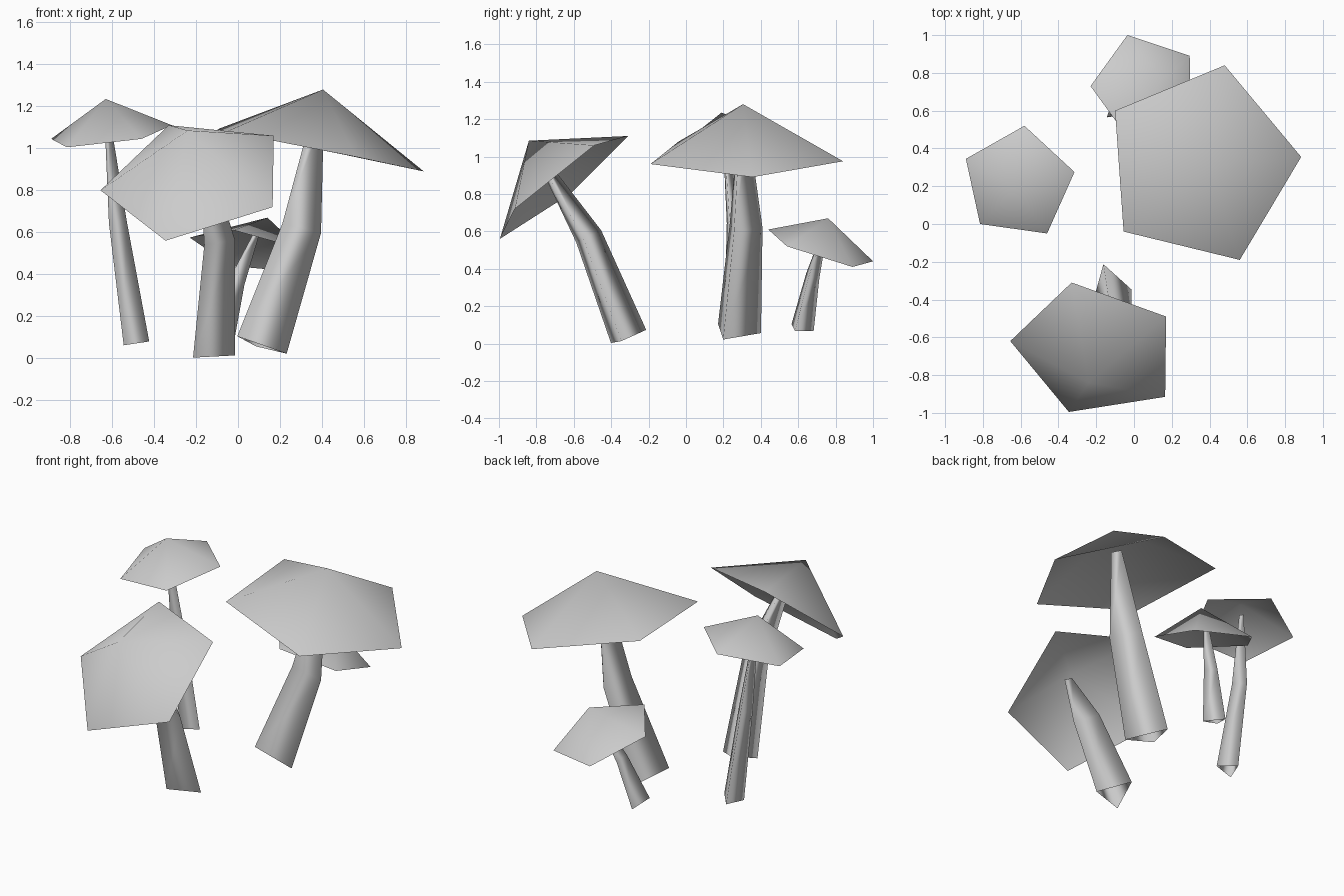
import bpy, bmesh, math
from mathutils import Vector

if "Cube" in bpy.data.objects:
    bpy.data.objects.remove(bpy.data.objects["Cube"], do_unlink=True)

grey = bpy.data.materials.new("plain_grey")
grey.use_nodes = True
grey.diffuse_color = (0.6, 0.6, 0.6, 1)
grey.node_tree.nodes["Principled BSDF"].inputs["Base Color"].default_value = (0.6, 0.6, 0.6, 1)


def finish(name, bm):
    for f in bm.faces:
        f.smooth = True
    mesh = bpy.data.meshes.new(name)
    bm.to_mesh(mesh)
    bm.free()
    mesh.materials.append(grey)
    obj = bpy.data.objects.new(name, mesh)
    bpy.context.collection.objects.link(obj)


def cap(name, apex, rim):
    """Hollow five-sided cap; the rim runs counter-clockwise from above."""
    bm = bmesh.new()
    tip = bm.verts.new(apex)
    ring = [bm.verts.new(p) for p in rim]
    for i, v in enumerate(ring):
        bm.faces.new((tip, v, ring[(i + 1) % len(ring)]))
    finish(name, bm)


def stem(name, turn, path):
    """Open three-sided tapering tube along (centre, radius) stations."""
    bm = bmesh.new()
    centres = [Vector(c) for c, r in path]
    rings = []
    for i, (c, r) in enumerate(path):
        axis = centres[min(i + 1, len(path) - 1)] - centres[max(i - 1, 0)]
        tilt = Vector((0, 0, 1)).rotation_difference(axis)
        ring = []
        for k in range(3):
            a = math.radians(turn + 120 * k)
            ring.append(bm.verts.new(centres[i] + tilt @ Vector((r * math.cos(a), r * math.sin(a), 0))))
        rings.append(ring)
    for low, high in zip(rings, rings[1:]):
        for k in range(3):
            n = (k + 1) % 3
            bm.faces.new((low[k], low[n], high[n], high[k]))
    finish(name, bm)


# Large mushroom
cap("large_cap", (0.405, 0.305, 1.28),
    [(0.885, 0.355, 0.89), (0.48, 0.84, 0.975), (-0.10, 0.60, 1.09),
     (-0.055, -0.04, 1.08), (0.56, -0.19, 0.96)])
stem("large_stem", -23,
     [((0.105, 0.257, 0.061), 0.145), ((0.297, 0.30, 0.62), 0.11), ((0.377, 0.30, 1.15), 0.035)])

# Front mushroom, leaning forward
cap("front_cap", (-0.24, -0.84, 1.085),
    [(0.17, -0.49, 1.06), (-0.33, -0.31, 1.11), (-0.655, -0.62, 0.80),
     (-0.345, -0.995, 0.56), (0.165, -0.915, 0.72)])
stem("front_stem", -14,
     [((-0.13, -0.32, 0.03), 0.12), ((-0.10, -0.53, 0.57), 0.088), ((-0.17, -0.78, 0.99), 0.025)])

# Tall thin mushroom on the right
cap("right_cap", (-0.63, 0.19, 1.235),
    [(-0.315, 0.275, 1.11), (-0.58, 0.52, 1.105), (-0.89, 0.345, 1.045),
     (-0.815, 0.0, 1.005), (-0.46, -0.05, 1.045)])
stem("right_stem", -20,
     [((-0.49, 0.25, 0.07), 0.072), ((-0.577, 0.25, 0.65), 0.05), ((-0.625, 0.205, 1.15), 0.015)])

# Small mushroom at the back
cap("back_cap", (0.14, 0.76, 0.67),
    [(0.295, 0.89, 0.41), (-0.035, 1.0, 0.44), (-0.23, 0.73, 0.575),
     (-0.02, 0.44, 0.61), (0.30, 0.54, 0.52)])
stem("back_stem", -20,
     [((-0.09, 0.61, 0.08), 0.075), ((-0.01, 0.67, 0.36), 0.045), ((0.09, 0.74, 0.60), 0.015)])
